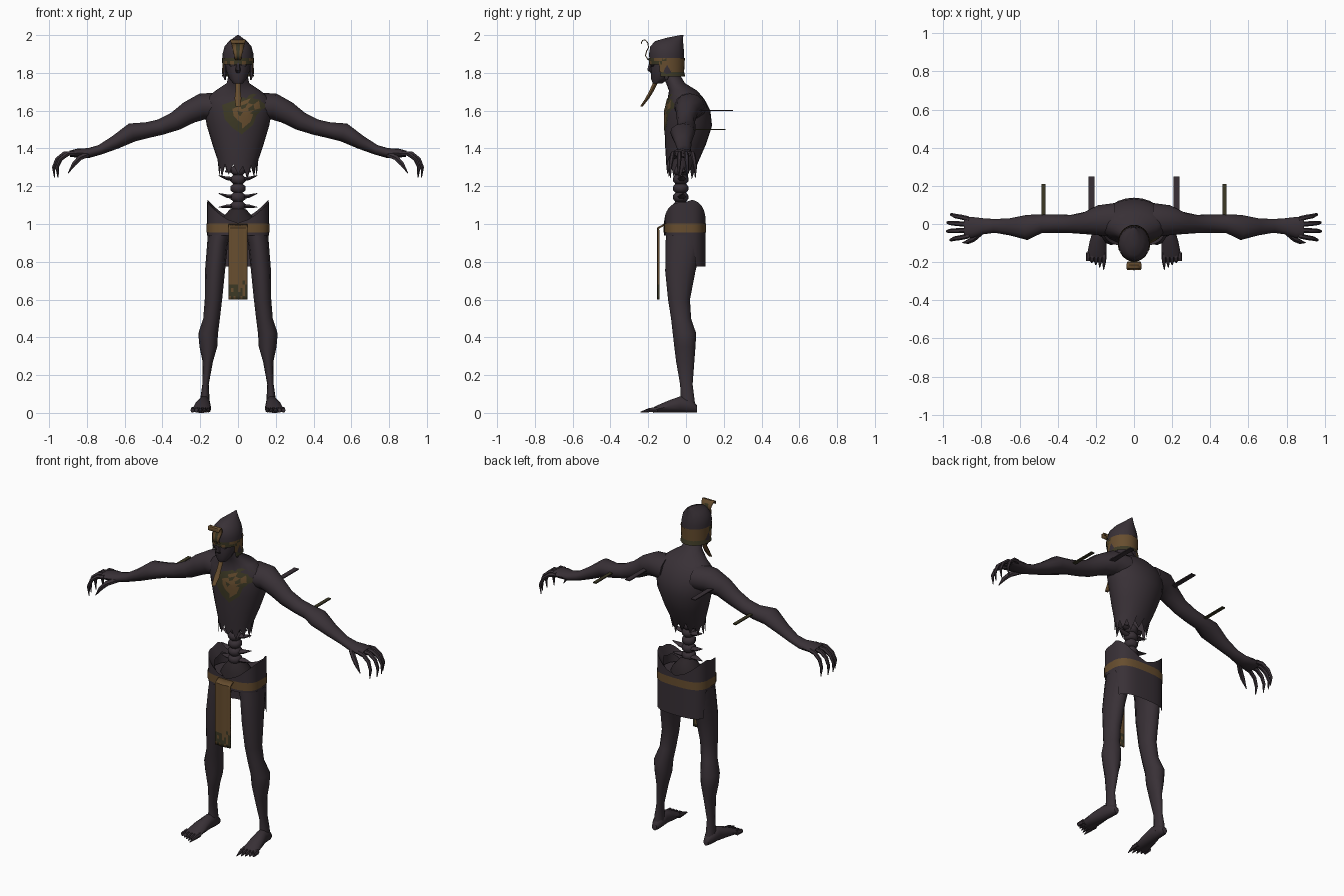
import bpy, bmesh, math, random
from mathutils import Vector
from mathutils.bvhtree import BVHTree

random.seed(4)
cube = bpy.data.objects.get("Cube")
if cube:
    bpy.data.objects.remove(cube, do_unlink=True)


def material(name, colour):
    m = bpy.data.materials.new(name)
    m.use_nodes = True
    m.diffuse_color = (*colour, 1)
    bsdf = m.node_tree.nodes["Principled BSDF"]
    bsdf.inputs["Base Color"].default_value = (*colour, 1)
    bsdf.inputs["Roughness"].default_value = 0.9
    return m


SKIN = material("dark_skin", (0.040, 0.030, 0.037))
DEEP = material("shadow_skin", (0.024, 0.018, 0.021))
GOLD = material("worn_gold", (0.135, 0.075, 0.028))
OLIVE = material("tarnished_olive", (0.045, 0.040, 0.018))


def make(name, verts, faces, mats, mirror=False, angle=50):
    mesh = bpy.data.meshes.new(name)
    mesh.from_pydata([tuple(v) for v in verts], [], faces)
    for m in mats:
        mesh.materials.append(m)
    bm = bmesh.new()
    bm.from_mesh(mesh)
    bmesh.ops.recalc_face_normals(bm, faces=bm.faces)
    bm.to_mesh(mesh)
    bm.free()
    ob = bpy.data.objects.new(name, mesh)
    bpy.context.collection.objects.link(ob)
    bpy.ops.object.select_all(action='DESELECT')
    ob.select_set(True)
    bpy.context.view_layer.objects.active = ob
    bpy.ops.object.shade_smooth_by_angle(angle=math.radians(angle))
    if mirror:
        ob.modifiers.new("Mirror", 'MIRROR')
    return ob


def loft(name, rings, mat=SKIN, n=12, axis='z', mirror=False, caps=(True, True)):
    """Skin over elliptical rings (x, y, z, radius, radius)."""
    X, Y, Z = Vector((1, 0, 0)), Vector((0, 1, 0)), Vector((0, 0, 1))
    pts = [Vector(r[:3]) for r in rings]
    verts = []
    for i, r in enumerate(rings):
        if axis == 't':
            t = pts[min(i + 1, len(pts) - 1)] - pts[max(i - 1, 0)]
            u, v = Y, t.cross(Y).normalized()
        else:
            u, v = {'x': (Y, Z), 'y': (X, Z), 'z': (X, Y)}[axis]
        for k in range(n):
            a = math.tau * k / n
            verts.append(pts[i] + u * r[3] * math.cos(a) + v * r[4] * math.sin(a))
    faces = [(i * n + k, i * n + (k + 1) % n, (i + 1) * n + (k + 1) % n, (i + 1) * n + k)
             for i in range(len(rings) - 1) for k in range(n)]
    if caps[0]:
        faces.append(tuple(range(n)))
    if caps[1]:
        faces.append(tuple(range((len(rings) - 1) * n, len(rings) * n)))
    return make(name, verts, faces, [mat], mirror)


def box(name, lo, hi, mat, mirror=False):
    verts = [(x, y, z) for x in (lo[0], hi[0]) for y in (lo[1], hi[1]) for z in (lo[2], hi[2])]
    faces = [(0, 1, 3, 2), (4, 6, 7, 5), (0, 4, 5, 1), (2, 3, 7, 6), (0, 2, 6, 4), (1, 5, 7, 3)]
    return make(name, verts, faces, [mat], mirror, 20)


def sheet(name, columns, mats, closed=False):
    """Wall made from columns of points."""
    h, w = len(columns[0]), len(columns)
    verts = [p for c in columns for p in c]
    faces = [(i * h + j, (i + 1) % w * h + j, (i + 1) % w * h + j + 1, i * h + j + 1)
             for i in range(w if closed else w - 1) for j in range(h - 1)]
    return make(name, verts, faces, mats)


# Torso with a torn lower edge, running up into the neck
N = 24
torso = loft("torso", [
    (0, -.03, 1.28, .098, .07), (0, -.018, 1.34, .108, .088), (0, -.003, 1.42, .135, .108),
    (0, .012, 1.52, .165, .126), (0, .008, 1.60, .18, .121), (0, .0, 1.66, .175, .098),
    (0, -.015, 1.705, .12, .075), (0, -.055, 1.745, .06, .05), (0, -.09, 1.81, .045, .045)],
    n=N, caps=(False, True))
for k in range(N):
    torso.data.vertices[k].co.z += random.uniform(.02, .04) if k % 2 else random.uniform(-.045, -.01)

# Tarnished breast plate following the chest
bm = bmesh.new()
bm.from_mesh(torso.data)
tree = BVHTree.FromBMesh(bm)
bm.free()
outline = [(0, 1.66), (.08, 1.69), (.14, 1.675), (.15, 1.62), (.10, 1.58), (.08, 1.525),
           (.02, 1.475), (-.03, 1.51), (-.07, 1.555), (-.085, 1.63)]
columns = []
for x, z in outline:
    col = []
    for s in (.02, .25, .5, .75, 1):
        px, pz = .025 + (x - .025) * s, 1.59 + (z - 1.59) * s
        hit = tree.ray_cast(Vector((px, -1, pz)), Vector((0, 1, 0)))[0]
        col.append((px, hit.y - .004, pz))
    columns.append(col)
plate = sheet("breast_plate", columns, [GOLD, OLIVE], closed=True)
for p in plate.data.polygons:
    p.material_index = int(p.index % 4 == 3 or random.random() < .35)

# Arms
loft("arm", [
    (.10, .02, 1.62, .09, .075), (.19, .02, 1.622, .078, .07), (.26, .005, 1.59, .058, .06),
    (.33, 0, 1.545, .048, .05), (.41, .002, 1.513, .048, .042), (.48, .002, 1.497, .048, .042),
    (.56, -.018, 1.485, .066, .05), (.65, -.015, 1.432, .045, .036), (.73, -.01, 1.393, .036, .026),
    (.79, -.012, 1.376, .042, .026), (.85, -.018, 1.375, .055, .024), (.89, -.018, 1.372, .052, .016)],
    axis='t', mirror=True)

# Clawed fingers and thumb
for i, y in enumerate((-.062, -.032, -.002, .026)):
    d, reach = y * .5 + .01, (-.012, .006, .004, -.015)[i]
    loft(f"finger_{i + 1}", [
        (.865, y, 1.375, .014, .014), (.915 + reach, y + d * .4, 1.372, .013, .013),
        (.953 + reach, y + d * .7, 1.343, .012, .011), (.971 + reach, y + d, 1.30, .009, .009),
        (.966 + reach, y + d, 1.245, .002, .002)], n=6, axis='t', mirror=True)
loft("thumb", [(.79, -.035, 1.37, .018, .016), (.835, -.075, 1.352, .017, .016),
               (.868, -.092, 1.318, .013, .013), (.90, -.098, 1.268, .002, .002)],
     n=6, axis='t', mirror=True)

# Thin shafts stuck in the shoulders and arms
box("shoulder_shaft", (.208, .0, 1.597), (.238, .25, 1.603), SKIN, True)
box("arm_shaft", (.465, .0, 1.497), (.486, .21, 1.503), OLIVE, True)

# Legs
loft("leg", [
    (.087, -.005, 1.0, .07, .098), (.108, -.01, .9, .055, .098), (.122, -.03, .75, .053, .08),
    (.13, -.037, .6, .046, .058), (.14, -.026, .5, .044, .053), (.158, -.008, .42, .052, .062),
    (.157, -.006, .35, .047, .056), (.16, -.004, .27, .027, .048), (.172, .002, .15, .017, .033),
    (.175, .008, .08, .024, .036), (.175, .008, .03, .028, .042)], mirror=True)

# Feet with long toes
loft("foot", [(.175, .058, .022, .016, .02), (.176, .03, .035, .03, .035),
              (.18, -.03, .045, .034, .045), (.188, -.09, .034, .044, .034),
              (.194, -.15, .021, .05, .021), (.195, -.175, .014, .048, .014)],
     n=10, axis='y', mirror=True)
for i in range(5):
    x = .155 + i * .021
    tip = -.24 + .012 * i
    loft(f"toe_{i + 1}", [(x, -.15, .017, .012, .015), (x + .002, -.195, .015, .011, .013),
                          (x + .004, tip, .004, .002, .003)], n=6, axis='y', mirror=True)


# Hip shell with raised sides and a long rear flap
def hip(a, s=1.0):
    c, d = math.cos(a), math.sin(a)
    return (math.copysign(abs(c) ** .65, c) * .163 * s,
            math.copysign(abs(d) ** .65, d) * .11 * s - .006)


angles = [math.tau * k / 32 for k in range(32)]
wall, belt = [], []
for a in angles:
    x, y = hip(a)
    top = 1.005 + .11 * (abs(x) / .163) ** 1.6 + (.015 if y > 0 else 0)
    low = .775 if y > .045 else .94
    wall.append([(x, y, low), (x * 1.0, y, .96), (x, y, top), (x * .8, y * .8, top - .05)])
    bx, by = hip(a, 1.025)
    belt.append([(bx, by, .955), (bx, by, 1.003)])
sheet("hip_shell", wall, [SKIN], closed=True)
sheet("belt", belt, [GOLD], closed=True)

# Front loincloth, stained at the hem
cloth = sheet("loincloth", [[(-.05 + .0125 * i, -.15 - .004 * (2 < i < 6), .6 + .02 * j) for j in range(20)]
                            + [(-.05 + .0125 * i, -.119, 1.0)] for i in range(9)], [GOLD, OLIVE])
for p in cloth.data.polygons:
    p.material_index = int(p.center.z < .69 and random.random() < (.85 if p.center.z < .65 else .45))
cloth.modifiers.new("Thickness", 'SOLIDIFY').thickness = .009

# Pelvis core and spine
loft("pelvis_core", [(0, -.01, .93, .06, .05), (0, -.01, .97, .11, .085), (0, -.01, 1.03, .085, .075),
                     (0, -.015, 1.075, .045, .05), (0, -.02, 1.09, .02, .03)], DEEP)
for i in range(5):
    z = 1.095 + i * .047
    loft(f"vertebra_{i + 1}", [(0, -.028, z - .024, .024, .028), (0, -.028, z - .01, .04, .04),
                               (0, -.028, z + .01, .04, .04), (0, -.028, z + .024, .024, .028)], n=8)
    if i != 2:
        rise = .02 if i % 2 else -.006
        loft(f"vertebra_wing_{i + 1}", [(.015, -.025, z, .025, .014), (.06, -.02, z + rise * .3, .018, .011),
                                        (.102 if i < 4 else .07, -.015, z + rise, .002, .002)],
             n=6, axis='x', mirror=True)

# Face, beard and brow
loft("face", [(0, -.15, 1.745, .026, .026), (0, -.14, 1.768, .045, .045), (0, -.12, 1.81, .062, .066),
              (0, -.112, 1.85, .07, .076), (0, -.105, 1.89, .07, .08)])
loft("nose", [(0, -.185, 1.852, .008, .012), (0, -.195, 1.815, .014, .012), (0, -.18, 1.80, .01, .008)],
     n=6)
loft("eye_socket", [(.03, -.17, 1.842, .016, .009), (.03, -.184, 1.84, .013, .007)], DEEP, 8, 'y', True)
loft("beard", [(0, -.155, 1.76, .014, .013), (0, -.185, 1.70, .014, .012), (0, -.205, 1.665, .018, .010),
               (0, -.236, 1.622, .012, .007)], GOLD, n=8)

# Pointed helmet
loft("helmet", [(0, -.102, 1.855, .08, .09), (0, -.103, 1.90, .082, .093), (0, -.101, 1.94, .071, .088),
                (0, -.09, 1.968, .048, .074), (0, -.06, 1.985, .024, .045), (0, -.022, 2.0, .004, .008)], n=16)


# Metal headband and flared neck guard
def band(name, start, end, levels, mats, steps):
    cols = []
    for k in range(steps + 1):
        a = math.radians(start + (end - start) * k / steps)
        cols.append([(math.cos(a) * rx, -.102 + math.sin(a) * ry, z) for z, rx, ry in levels])
    return sheet(name, cols, mats)


front = band("headband", 180, 360, [(1.845, .083, .093), (1.862, .084, .095), (1.878, .084, .096)],
             [GOLD, OLIVE], 12)
for p in front.data.polygons:
    p.material_index = int(random.random() < .5)
band("neck_guard", -25, 205, [(1.805, .081, .092), (1.878, .084, .096)], [GOLD], 18)
band("guard_hem", -20, 200, [(1.78, .085, .098), (1.806, .081, .092)], [OLIVE], 18)
loft("cheek_flap", [(.07, -.1, 1.85, .012, .03), (.073, -.10, 1.80, .012, .024),
                    (.068, -.105, 1.762, .004, .006)], n=6, mirror=True)

# Curled crest on the helmet front
curl = [(-.198, 1.87, .016), (-.212, 1.892, .02), (-.206, 1.915, .026), (-.196, 1.935, .03),
        (-.20, 1.96, .036), (-.215, 1.977, .04), (-.232, 1.974, .04), (-.24, 1.955, .036)]
crest = sheet("crest", [[(w * s, y, z) for y, z, w in curl] for s in (-1, -.35, .35, 1)], [GOLD, OLIVE])
for p in crest.data.polygons:
    p.material_index = int(abs(p.center.x) < .01 and p.center.z < 1.95)
crest.modifiers.new("Thickness", 'SOLIDIFY').thickness = .005
